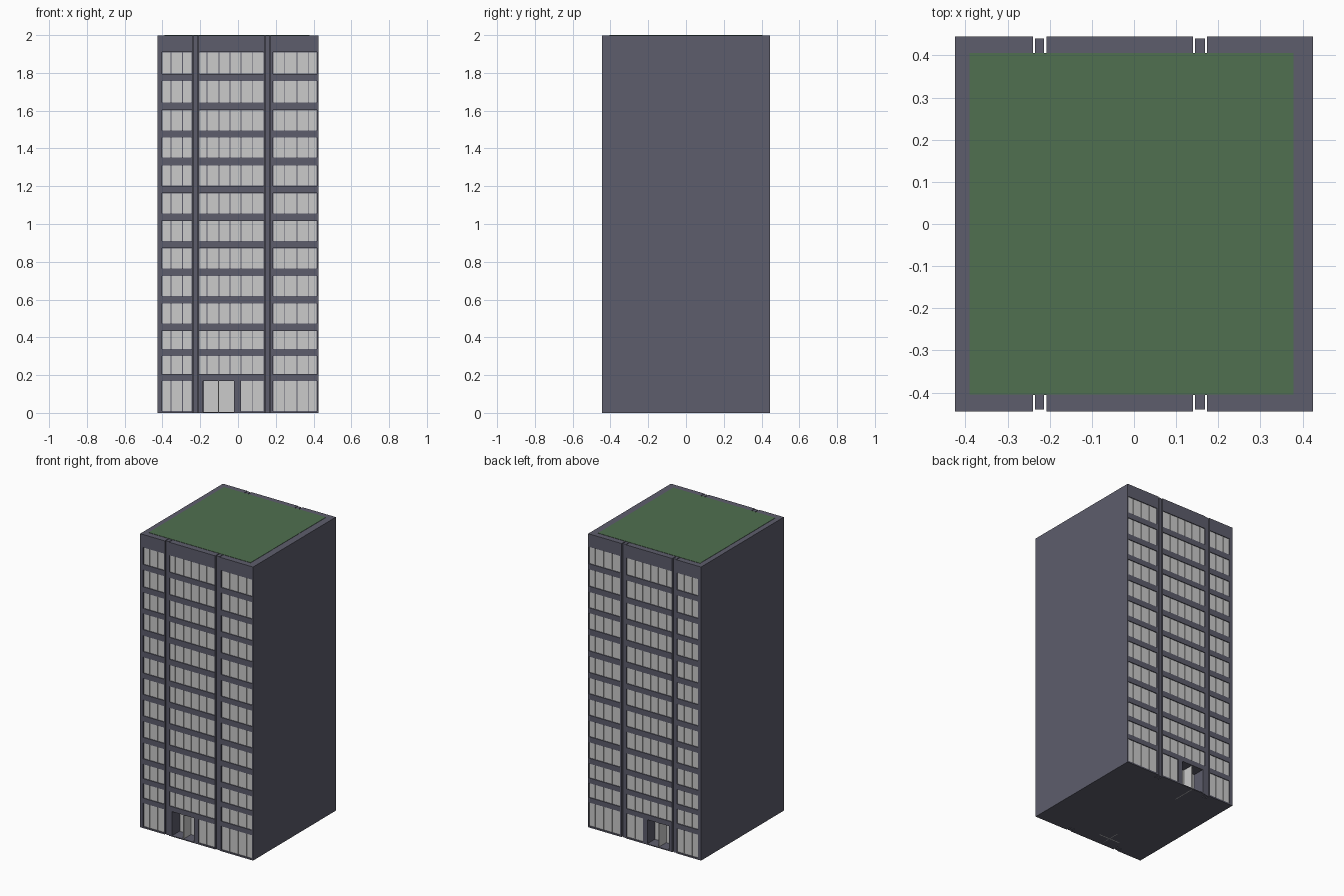
import bpy, bmesh
from mathutils import Matrix, Vector

if "Cube" in bpy.data.objects:
    bpy.data.objects.remove(bpy.data.objects["Cube"])

W, D, H = 0.425, 0.445, 1.998


def material(name, rgb):
    m = bpy.data.materials.new(name)
    m.diffuse_color = (*rgb, 1)
    m.use_nodes = True
    m.node_tree.nodes["Principled BSDF"].inputs["Base Color"].default_value = m.diffuse_color
    return m


def boxes(name, bounds, mat=None):
    """One object made of axis-aligned boxes (x0, x1, y0, y1, z0, z1)."""
    bm = bmesh.new()
    for x0, x1, y0, y1, z0, z1 in bounds:
        c = Vector((x0 + x1, y0 + y1, z0 + z1)) / 2
        s = (abs(x1 - x0), abs(y1 - y0), abs(z1 - z0), 1)
        bmesh.ops.create_cube(bm, size=1, matrix=Matrix.Translation(c) @ Matrix.Diagonal(s))
    me = bpy.data.meshes.new(name)
    bm.to_mesh(me)
    bm.free()
    ob = bpy.data.objects.new(name, me)
    bpy.context.collection.objects.link(ob)
    if mat:
        me.materials.append(mat)
    return ob


wall = material("wall", (0.11, 0.11, 0.15))
green = material("roof_green", (0.08, 0.16, 0.08))

# Window bays: pane edges across the facade
left = [-0.402, -0.355, -0.294, -0.244]
middle = [-0.205, -0.164, -0.10, -0.042, 0.016, 0.075, 0.136]
right = [0.185, 0.248, 0.312, 0.375, 0.418]
lobby = [0.014, 0.075, 0.136]
tops = [1.91, 1.757, 1.603, 1.459, 1.31, 1.163, 1.018, 0.872, 0.726, 0.58, 0.435, 0.302]
rows = [(t - (0.115 if t > 1.7 else 0.108 if t > 0.5 else 0.098), t) for t in tops]
layout = [(bay, r) for r in rows for bay in (left, middle, right)]
layout += [(bay, (0.01, 0.17)) for bay in (left, lobby, right)]

grooves = [(-0.24, -0.208), (0.14, 0.173)]
door = (-0.185, -0.02)
door_x, door_y = -0.1025, 0.36

cuts, panes, pilasters, leaves = [], [], [], []
for s in (-1, 1):
    # Window openings and panes
    for bay, (z0, z1) in layout:
        cuts.append((bay[0], bay[-1], s * (D - 0.01), s * (D + 0.05), z0, z1))
        for a, b in zip(bay, bay[1:]):
            panes.append((a + 0.002, b - 0.002, s * (D - 0.012), s * (D - 0.004),
                          z0 + 0.001, z1 - 0.001))
    # Vertical grooves with a narrow pilaster inside
    for a, b in grooves:
        cuts.append((a, b, s * (D - 0.04), s * (D + 0.05), -0.1, 2.1))
        pilasters.append((a + 0.005, b - 0.005, s * (D - 0.042), s * (D - 0.005), 0, H))
    # Entrance recess with a four-leaf revolving door
    cuts.append((*door, s * 0.275, s * (D + 0.05), 0.006, 0.17))
    y = s * door_y
    leaves.append((door_x - 0.08, door_x + 0.08, y - 0.003, y + 0.003, 0, 0.17))
    leaves.append((door_x - 0.003, door_x + 0.003, y - 0.08, y + 0.08, 0, 0.17))

# Tower body with openings cut
body = boxes("tower_body", [(-W, W, -D, D, 0, H)], wall)
cutter = boxes("opening_cutter", cuts, wall)
mod = body.modifiers.new("openings", 'BOOLEAN')
mod.operation = 'DIFFERENCE'
mod.solver = 'EXACT'
mod.object = cutter
cutter.hide_render = True
cutter.hide_viewport = True

boxes("window_panes", panes)
boxes("pilasters", pilasters, wall)
boxes("revolving_doors", leaves)
# Green roof surface
boxes("green_roof", [(-0.39, 0.378, -0.404, 0.406, 1.99, 2.0)], green)
